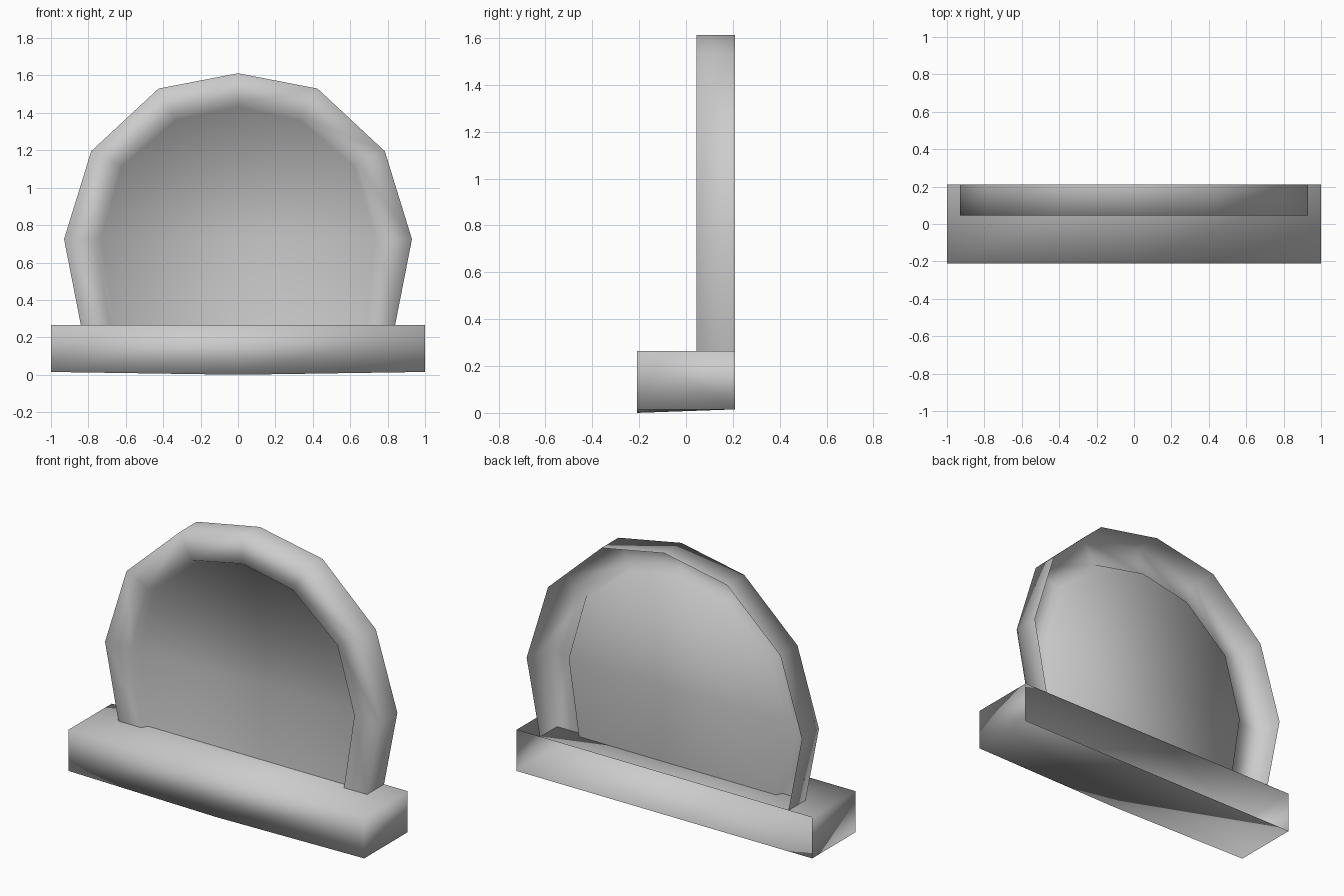
import bpy, bmesh

if "Cube" in bpy.data.objects:
    bpy.data.objects.remove(bpy.data.objects["Cube"])

stone = bpy.data.materials.new("stone grey")
stone.diffuse_color = (0.6, 0.6, 0.6, 1)
stone.use_nodes = True
stone.node_tree.nodes["Principled BSDF"].inputs["Base Color"].default_value = stone.diffuse_color


def finish(bm, name):
    bmesh.ops.recalc_face_normals(bm, faces=bm.faces[:])
    mesh = bpy.data.meshes.new(name)
    for f in bm.faces:
        f.smooth = True
    bm.to_mesh(mesh)
    bm.free()
    mesh.materials.append(stone)
    obj = bpy.data.objects.new(name, mesh)
    bpy.context.collection.objects.link(obj)
    return obj


def mirrored(half):
    # half runs from bottom right up to the top centre
    return half + [(-x, z) for x, z in reversed(half[:-1])]


# arch: outer wall, front rim, sloping inner lip and recessed panel, open at the back
outer = mirrored([(0.84, 0.265), (0.93, 0.725), (0.785, 1.195), (0.425, 1.53), (0, 1.612)])
inner = mirrored([(0.685, 0.265), (0.755, 0.725), (0.64, 1.125), (0.34, 1.38), (0, 1.45)])
recess = mirrored([(0.665, 0.265), (0.734, 0.725), (0.623, 1.112), (0.332, 1.362), (0, 1.43)])
bm = bmesh.new()
rows = [[bm.verts.new((x, y, z)) for x, z in line]
        for line, y in ((outer, 0.21), (outer, 0.045), (inner, 0.045), (recess, 0.083))]
for a, b in zip(rows, rows[1:]):
    for i in range(len(a) - 1):
        bm.faces.new((a[i], a[i + 1], b[i + 1], b[i]))
bm.faces.new(rows[-1])
finish(bm, "arched_panel")

# base: hollow block, open at the back, with the front bottom edge dipping at the middle
bm = bmesh.new()
rings = []
for x, dip in ((-1, 0.015), (0, 0.0), (1, 0.015)):
    section = [(0.21, 0.015), (-0.21, dip), (-0.21, 0.265), (0.21, 0.265)]
    rings.append([bm.verts.new((x, y, z)) for y, z in section])
for a, b in zip(rings, rings[1:]):
    for i in range(3):
        bm.faces.new((a[i], a[i + 1], b[i + 1], b[i]))
for ring in (rings[0], rings[-1]):
    bm.faces.new(ring)
finish(bm, "base")
